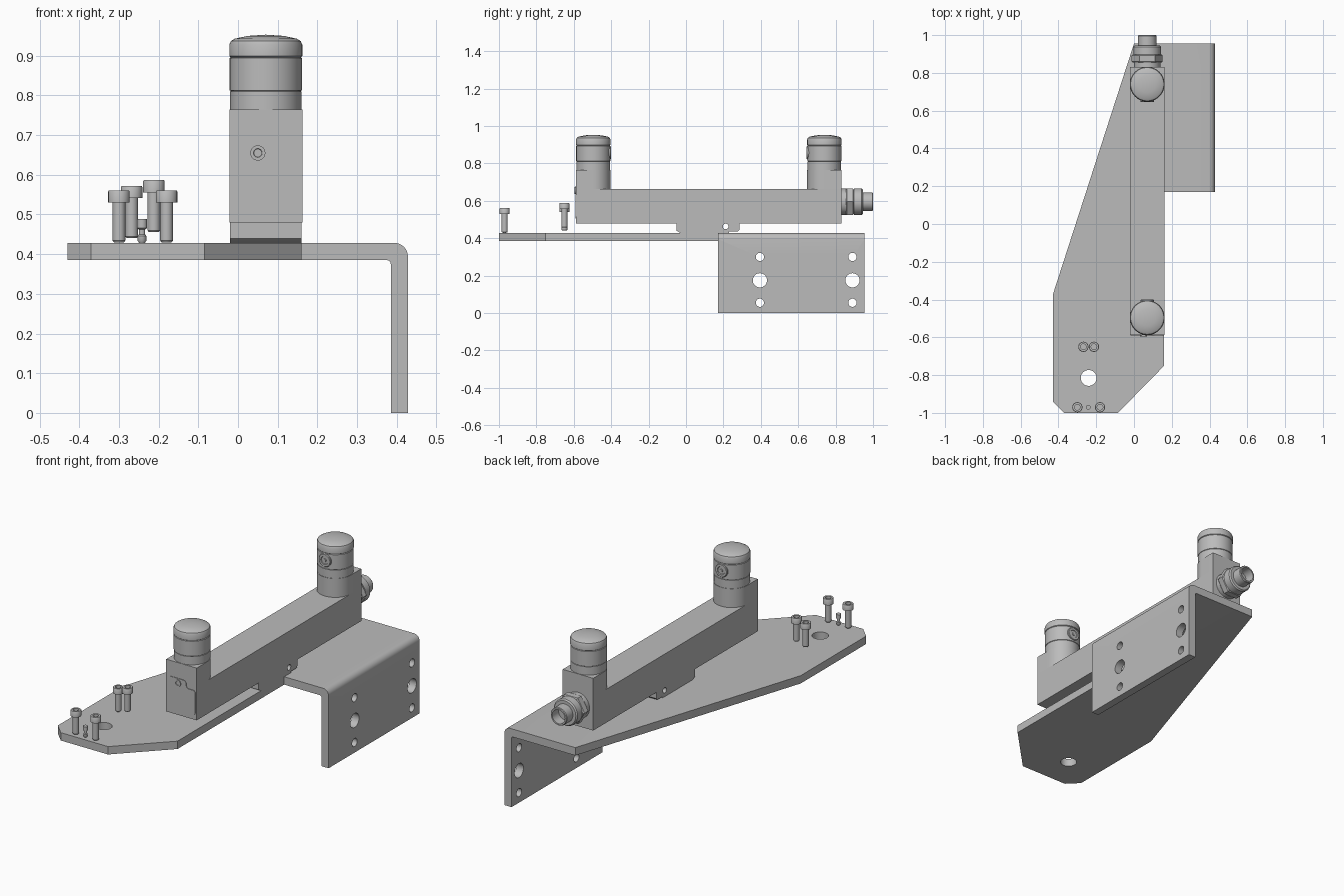
import bpy, bmesh
from math import pi, cos, sin
from mathutils import Matrix, Vector

cube = bpy.data.objects.get("Cube")
if cube:
    bpy.data.objects.remove(cube, do_unlink=True)

grey = bpy.data.materials.new("plain grey")
grey.use_nodes = True
colour = (0.5, 0.5, 0.5, 1)
grey.diffuse_color = colour
grey.node_tree.nodes["Principled BSDF"].inputs["Base Color"].default_value = colour


def finish(name, bm):
    bmesh.ops.recalc_face_normals(bm, faces=bm.faces)
    mesh = bpy.data.meshes.new(name)
    bm.to_mesh(mesh)
    bm.free()
    mesh.materials.append(grey)
    ob = bpy.data.objects.new(name, mesh)
    bpy.context.collection.objects.link(ob)
    return ob


def smooth(ob):
    bpy.ops.object.select_all(action='DESELECT')
    ob.select_set(True)
    bpy.context.view_layer.objects.active = ob
    bpy.ops.object.shade_smooth_by_angle(angle=0.6)
    return ob


def prism(name, points, a, b, axis='Z'):
    """Extrude a 2D outline from a to b: (x, y) along Z, (x, z) along Y, (y, z) along X."""
    place = {'Z': lambda u, v: (u, v, a), 'Y': lambda u, v: (u, a, v),
             'X': lambda u, v: (a, u, v)}[axis]
    step = {'Z': (0, 0, b - a), 'Y': (0, b - a, 0), 'X': (b - a, 0, 0)}[axis]
    bm = bmesh.new()
    face = bm.faces.new([bm.verts.new(place(*p)) for p in points])
    out = bmesh.ops.extrude_face_region(bm, geom=[face])
    moved = [v for v in out["geom"] if isinstance(v, bmesh.types.BMVert)]
    bmesh.ops.translate(bm, vec=step, verts=moved)
    return finish(name, bm)


def lathe(name, profile, base, direction=(0, 0, 1), sides=40):
    """Turn (radius, height) points about an axis from base along direction."""
    bm = bmesh.new()
    rings = []
    for r, h in profile:
        if r == 0:
            rings.append([bm.verts.new((0, 0, h))] * sides)
        else:
            rings.append([bm.verts.new((r * cos(2 * pi * i / sides), r * sin(2 * pi * i / sides), h))
                          for i in range(sides)])
    for low, high in zip(rings, rings[1:]):
        for i in range(sides):
            j = (i + 1) % sides
            bm.faces.new(dict.fromkeys((low[i], low[j], high[j], high[i])))
    turn = Vector((0, 0, 1)).rotation_difference(Vector(direction)).to_matrix().to_4x4()
    bm.transform(Matrix.Translation(base) @ turn)
    return smooth(finish(name, bm))


def rod(name, r, length, base, direction=(0, 0, 1), sides=32):
    return lathe(name, [(0, 0), (r, 0), (r, length), (0, length)], base, direction, sides)


def cut(ob, tool, operation='DIFFERENCE'):
    mod = ob.modifiers.new("cut", 'BOOLEAN')
    mod.operation, mod.object, mod.solver = operation, tool, 'EXACT'
    bpy.context.view_layer.objects.active = ob
    bpy.ops.object.modifier_apply(modifier=mod.name)
    bpy.data.objects.remove(tool, do_unlink=True)


def arc(cx, cz, r, start, end, n=8):
    return [(cx + r * cos(start + (end - start) * i / n), cz + r * sin(start + (end - start) * i / n))
            for i in range(n + 1)]


# Bent mounting plate: an L section trimmed to the plan outline, then drilled
section = ([(-0.5, 0.385), (-0.5, 0.428)] + arc(0.395, 0.395, 0.033, pi / 2, 0)
           + [(0.428, 0), (0.385, 0)] + arc(0.375, 0.375, 0.01, 0, pi / 2, 4))
plate = prism("mounting_plate", section, -1.1, 1.1, 'Y')
outline = [(0, 0.955), (0.5, 0.955), (0.5, 0.17), (0.16, 0.17), (0.16, -0.75),
           (-0.085, -1), (-0.37, -1), (-0.43, -0.94), (-0.43, -0.375)]
cut(plate, prism("plan_cutter", outline, -0.1, 0.6), 'INTERSECT')
for y in (0.395, 0.89):
    for z, r in ((0.055, 0.022), (0.175, 0.038), (0.3, 0.022)):
        cut(plate, rod("hole_cutter", r, 0.2, (0.3, y, z), (1, 0, 0)))
cut(plate, rod("hole_cutter", 0.042, 0.2, (-0.24, -0.815, 0.3)))
smooth(plate)

# Long sensor beam
CX, R = 0.07, 0.092
L, RT = CX - R, CX + R
FRONT, BACK = -0.588, 0.832
prism("beam", [(L, FRONT), (RT, FRONT), (RT, BACK), (L, BACK)], 0.48, 0.662)

# Spacer foot under the beam, with a cross hole
foot = prism("spacer_foot", [(-0.05, 0.48), (0.285, 0.48), (0.285, 0.445), (0.275, 0.435),
                             (0.23, 0.435), (0.23, 0.428), (-0.03, 0.428), (-0.05, 0.44)],
             L + 0.002, RT - 0.002, 'X')
cut(foot, rod("hole_cutter", 0.015, 0.4, (-0.1, 0.212, 0.463), (1, 0, 0), 24))
smooth(foot)

# Two turrets facing each other: square outer half, round inner half, domed cap
for name, flat, s in (("front", FRONT, 1), ("rear", BACK, -1)):
    cy = flat + s * R
    d_shape = [(L, flat), (RT, flat)] + [(x, cy + s * (v)) for x, v in arc(CX, 0, R, 0, pi, 24)]
    smooth(prism(name + "_turret_base", d_shape, 0.662, 0.765))
    head = [(0, 0.765), (R - 0.002, 0.765), (R - 0.002, 0.81), (R - 0.004, 0.811),
            (R - 0.001, 0.813), (R - 0.001, 0.894), (R - 0.004, 0.896), (R, 0.899),
            (R, 0.928), (R - 0.004, 0.937), (R - 0.014, 0.943), (0.045, 0.95), (0, 0.953)]
    lathe(name + "_turret_head", head, (CX, cy, 0), sides=56)
    # lens with a recessed centre
    lens = [(0, 0), (0.036, 0), (0.036, 0.018), (0.033, 0.021), (0.022, 0.021),
            (0.02, 0.017), (0.009, 0.017), (0.008, 0.021), (0, 0.021)]
    lathe(name + "_lens", lens, (CX, cy + s * (R - 0.018), 0.857), (0, s, 0))

# Access cover with a stepped corner and its screw
cover = (arc(-0.002, 0.521, 0.016, pi, 1.5 * pi, 4) + arc(0.139, 0.521, 0.016, 1.5 * pi, 2 * pi, 4)
         + arc(0.14, 0.625, 0.015, 0, pi / 2, 4) + arc(0.116, 0.655, 0.015, 1.5 * pi, pi, 4)
         + arc(0.081, 0.66, 0.02, 0, pi / 2, 4) + arc(0.002, 0.66, 0.02, pi / 2, pi, 4))
prism("access_cover", cover, FRONT - 0.003, FRONT, 'Y')
lathe("cover_screw", [(0, 0), (0.019, 0), (0.019, 0.005), (0.011, 0.005), (0.01, 0.002), (0, 0.002)],
      (0.05, FRONT - 0.002, 0.655), (0, -1, 0), 24)

# Cable connector: collar, hexagonal nut, ring and hollow tip
CZ = 0.595
rod("connector_collar", 0.07, 0.025, (CX, BACK, CZ), (0, 1, 0))
lathe("connector_nut", [(0, 0), (0.076, 0), (0.082, 0.006), (0.082, 0.037), (0.076, 0.043), (0, 0.043)],
      (CX, BACK + 0.023, CZ), (0, 1, 0), 6)
lathe("connector_ring", [(0, 0), (0.072, 0), (0.072, 0.04), (0.066, 0.047), (0, 0.047)],
      (CX, BACK + 0.066, CZ), (0, 1, 0))
lathe("connector_tip", [(0, 0), (0.049, 0), (0.049, 0.052), (0.046, 0.056), (0.038, 0.056),
                        (0.038, -0.02), (0, -0.02)], (CX, 0.944, CZ), (0, 1, 0))

# Loose socket screws standing over the plate
for i, (x, y, low, top) in enumerate([(-0.3, -0.97, 0.43, 0.561), (-0.18, -0.97, 0.43, 0.561),
                                      (-0.268, -0.65, 0.441, 0.572), (-0.212, -0.65, 0.456, 0.587)]):
    lathe(f"socket_screw_{i + 1}",
          [(0, low), (0.013, low), (0.016, low + 0.004), (0.016, top - 0.031), (0.027, top - 0.031),
           (0.027, top - 0.003), (0.025, top), (0.015, top), (0.015, top - 0.018), (0, top - 0.018)],
          (x, y, 0), sides=24)

# Small locating pin
lathe("locating_pin", [(0, 0.428), (0.007, 0.428), (0.011, 0.434), (0.011, 0.446), (0.008, 0.45),
                       (0.008, 0.462), (0.013, 0.466), (0.013, 0.488), (0, 0.488)],
      (-0.242, -0.97, 0), sides=20)
